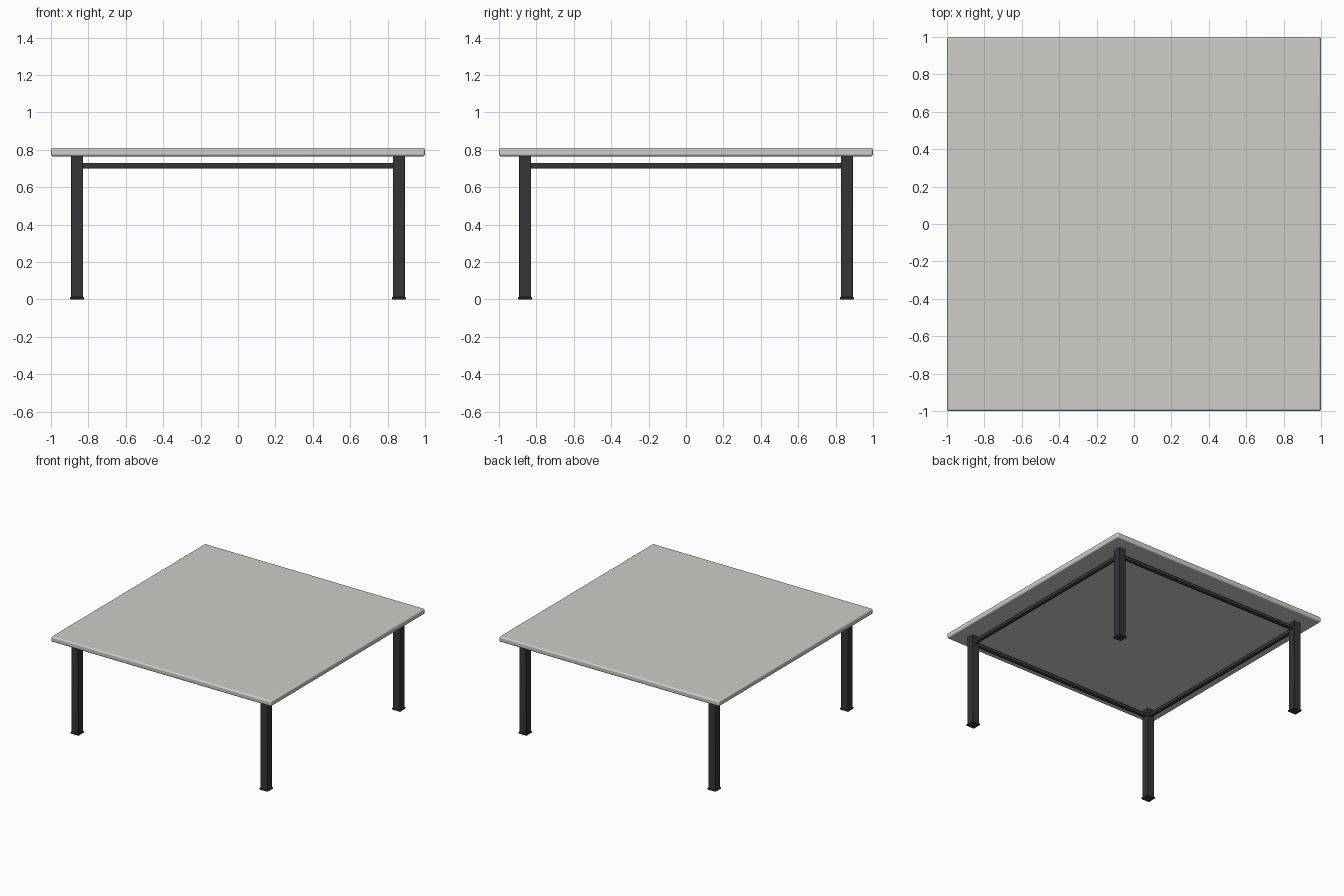
import bpy

if "Cube" in bpy.data.objects:
    bpy.data.objects.remove(bpy.data.objects["Cube"])


def material(name, color):
    m = bpy.data.materials.new(name)
    m.diffuse_color = color
    m.use_nodes = True
    m.node_tree.nodes["Principled BSDF"].inputs["Base Color"].default_value = m.diffuse_color
    return m


top_mat = material("pale_top", (0.62, 0.61, 0.58, 1))
dark_mat = material("dark_metal", (0.035, 0.035, 0.038, 1))


def box(name, center, size, mat, bevel, segments=2):
    bpy.ops.mesh.primitive_cube_add(size=1, location=center)
    ob = bpy.context.object
    ob.name = name
    ob.scale = size
    bpy.ops.object.transform_apply(location=False, rotation=False, scale=True)
    mod = ob.modifiers.new("soft_edges", 'BEVEL')
    mod.width = bevel
    mod.segments = segments
    ob.data.materials.append(mat)
    bpy.ops.object.shade_smooth_by_angle()
    return ob


LEG = 0.86      # leg centre offset from the middle
TOP_Z = 0.765   # underside of the table top

# Square table top with rounded edges
box("table_top", (0, 0, TOP_Z + 0.0225), (2, 2, 0.045), top_mat, 0.012, 4)

# Four legs with thin foot plates
for sy, depth in ((-1, "front"), (1, "back")):
    for sx, side in ((-1, "left"), (1, "right")):
        x, y = sx * LEG, sy * LEG
        box(f"{depth}_{side}_leg", (x, y, 0.008 + (TOP_Z - 0.008) / 2),
            (0.064, 0.064, TOP_Z - 0.008), dark_mat, 0.003)
        box(f"{depth}_{side}_foot", (x, y, 0.006),
            (0.074, 0.074, 0.012), dark_mat, 0.002)

# Rails joining the legs just below the top
RAIL = 2 * (LEG - 0.028)
for s, depth, side in ((-1, "front", "left"), (1, "back", "right")):
    box(f"{depth}_rail", (0, s * LEG, 0.715), (RAIL, 0.03, 0.03), dark_mat, 0.005)
    box(f"{side}_rail", (s * LEG, 0, 0.715), (0.03, RAIL, 0.03), dark_mat, 0.005)
